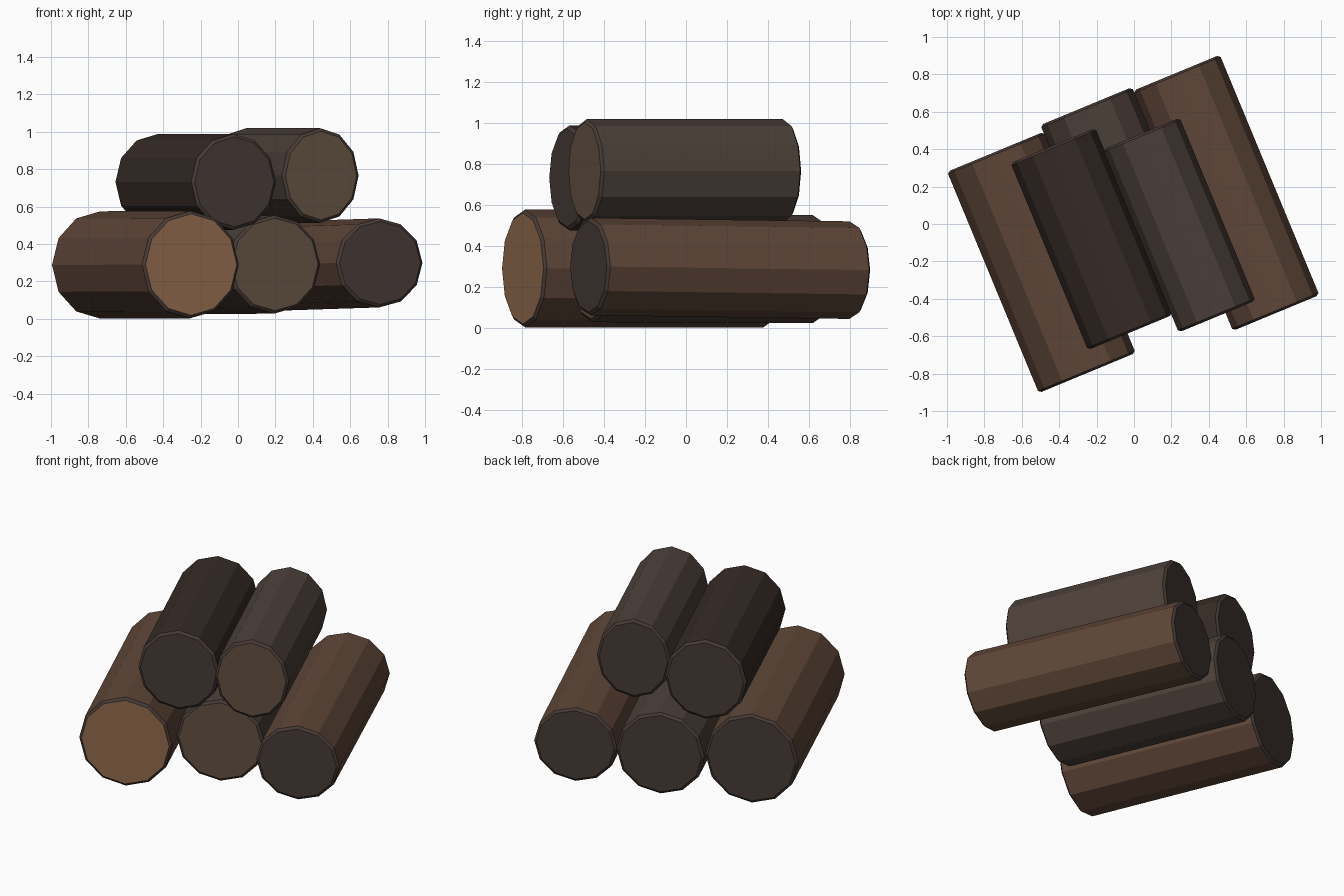
import bpy, bmesh
from math import sin, cos, tau, radians
from mathutils import Vector

if "Cube" in bpy.data.objects:
    bpy.data.objects.remove(bpy.data.objects["Cube"])

A = radians(22.5)
AXIS = Vector((sin(A), -cos(A), 0))    # towards the front ends of the logs
SIDE = Vector((cos(A), sin(A), 0))
UP = Vector((0, 0, 1))
SIDES = 12


def material(name, rgb):
    m = bpy.data.materials.new(name)
    m.diffuse_color = (*rgb, 1)
    m.use_nodes = True
    m.node_tree.nodes["Principled BSDF"].inputs["Base Color"].default_value = m.diffuse_color
    return m


brown = material("brown_bark", (0.115, 0.062, 0.040))
grey = material("grey_bark", (0.075, 0.052, 0.042))
dark = material("dark_bark", (0.038, 0.025, 0.019))
rim = material("dark_wood", (0.061, 0.042, 0.036))
tan = material("fresh_cut", (0.27, 0.14, 0.07))
mid = material("aged_cut", (0.12, 0.078, 0.050))


def log(name, u, t_back, t_front, z_back, z_front, ru, rz, bark, cut):
    """Twelve-sided log with a thin chamfered rim around each cut end."""
    bm = bmesh.new()
    e = 0.012
    rings = []
    for t, z, shrink in ((t_back, z_back, 0.016), (t_back + e, z_back, 0),
                         (t_front - e, z_front, 0), (t_front, z_front, 0.016)):
        c = SIDE * u + AXIS * t + UP * z
        rings.append([bm.verts.new(c + SIDE * (ru - shrink) * cos(i * tau / SIDES)
                                   + UP * (rz - shrink) * sin(i * tau / SIDES))
                      for i in range(SIDES)])
    for k in range(3):
        for i in range(SIDES):
            j = (i + 1) % SIDES
            f = bm.faces.new((rings[k][i], rings[k][j], rings[k + 1][j], rings[k + 1][i]))
            f.material_index = 0 if k == 1 else 1
    bm.faces.new(rings[0]).material_index = 1
    bm.faces.new(rings[3]).material_index = 2
    bmesh.ops.recalc_face_normals(bm, faces=bm.faces)
    me = bpy.data.meshes.new(name)
    bm.to_mesh(me)
    bm.free()
    for m in (bark, rim, cut):
        me.materials.append(m)
    bpy.context.collection.objects.link(bpy.data.objects.new(name, me))


# bottom row
log("bottom_left_log", -0.536, -0.64, 0.64, 0.288, 0.290, 0.28, 0.287, brown, tan)
log("bottom_middle_log", 0.005, -0.68, 0.505, 0.287, 0.291, 0.265, 0.263, grey, mid)
log("bottom_right_log", 0.520, -0.66, 0.73, 0.282, 0.299, 0.25, 0.238, brown, rim)
# top row
log("top_left_log", -0.240, -0.553, 0.528, 0.732, 0.732, 0.245, 0.256, dark, rim)
log("top_right_log", 0.221, -0.431, 0.627, 0.766, 0.766, 0.222, 0.253, grey, mid)
